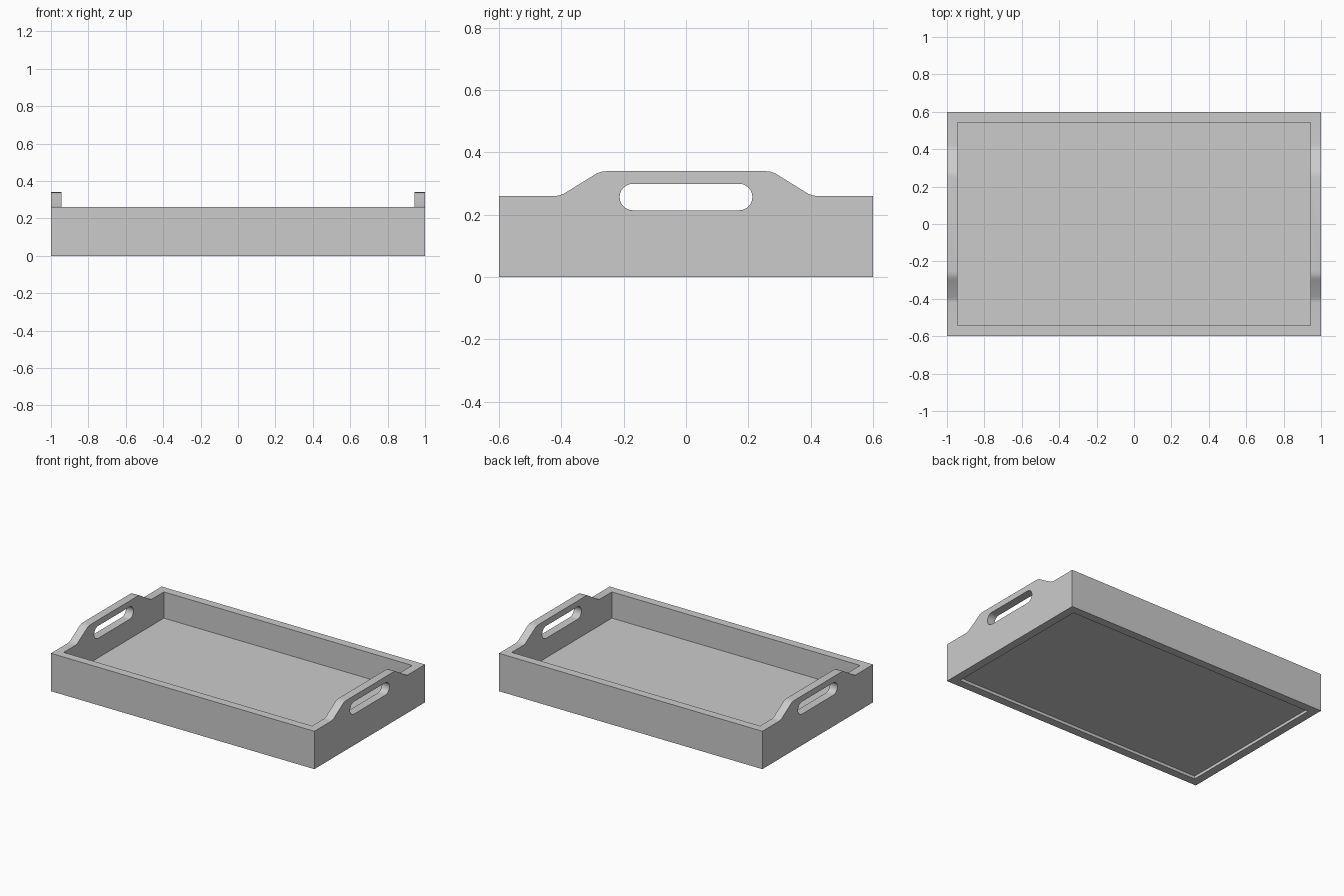
import bpy
from math import cos, sin, pi

if "Cube" in bpy.data.objects:
    bpy.data.objects.remove(bpy.data.objects["Cube"])

LENGTH, WIDTH, WALL = 2.0, 1.2, 0.057
RIM = 0.26
FLOOR_TOP, FLOOR_BOTTOM = 0.08, 0.02


def add_spline(curve, points):
    s = curve.splines.new('POLY')
    s.points.add(len(points) - 1)
    for p, (y, z) in zip(s.points, points):
        p.co = (y, z, 0, 1)
    s.use_cyclic_u = True


def cut_box(target, name, z0, z1):
    """Hollow the target between the walls from z0 to z1."""
    bpy.ops.mesh.primitive_cube_add(size=1, location=(0, 0, (z0 + z1) / 2))
    cutter = bpy.context.object
    cutter.name = name
    cutter.scale = (LENGTH - 2 * WALL, WIDTH - 2 * WALL, z1 - z0)
    bpy.context.view_layer.update()
    bpy.context.view_layer.objects.active = target
    mod = target.modifiers.new(name, 'BOOLEAN')
    mod.object = cutter
    mod.operation = 'DIFFERENCE'
    mod.solver = 'EXACT'
    bpy.ops.object.modifier_apply(modifier=mod.name)
    bpy.data.objects.remove(cutter)


# End wall outline with the raised, softly blended handle
half = [(0.6, 0), (0.6, RIM), (0.42, RIM), (0.407, 0.2615), (0.392, 0.267),
        (0.30, 0.324), (0.285, 0.333), (0.27, 0.338), (0.25, 0.34)]
outline = half + [(-y, z) for y, z in reversed(half)]

# Rounded hand slot
R, CY, CZ, N = 0.0425, 0.1705, 0.2565, 12
slot = [(CY + R * cos(a), CZ + R * sin(a))
        for a in (-pi / 2 + pi * i / N for i in range(N + 1))]
slot += [(-y, z) for y, z in reversed(slot)]

# Extrude the outline along the whole length of the tray
curve = bpy.data.curves.new("tray", 'CURVE')
curve.dimensions = '2D'
curve.fill_mode = 'BOTH'
curve.extrude = LENGTH / 2
add_spline(curve, outline)
add_spline(curve, slot)
tray = bpy.data.objects.new("tray", curve)
tray.rotation_euler = (pi / 2, 0, pi / 2)
bpy.context.collection.objects.link(tray)
bpy.context.view_layer.objects.active = tray
tray.select_set(True)
bpy.ops.object.convert(target='MESH')
tray = bpy.context.object
bpy.ops.object.transform_apply(location=False, rotation=True, scale=False)

# Weld caps to sides so the block is a closed solid
bpy.ops.object.mode_set(mode='EDIT')
bpy.ops.mesh.select_all(action='SELECT')
bpy.ops.mesh.remove_doubles(threshold=0.0001)
bpy.ops.mesh.normals_make_consistent(inside=False)
bpy.ops.object.mode_set(mode='OBJECT')

# Hollow the inside and the shallow recess under the floor
cut_box(tray, "inside_cutter", FLOOR_TOP, 1.0)
cut_box(tray, "underside_cutter", -0.5, FLOOR_BOTTOM)

bpy.ops.object.select_all(action='DESELECT')
tray.select_set(True)
bpy.context.view_layer.objects.active = tray
bpy.ops.object.shade_smooth_by_angle(angle=pi / 6)
